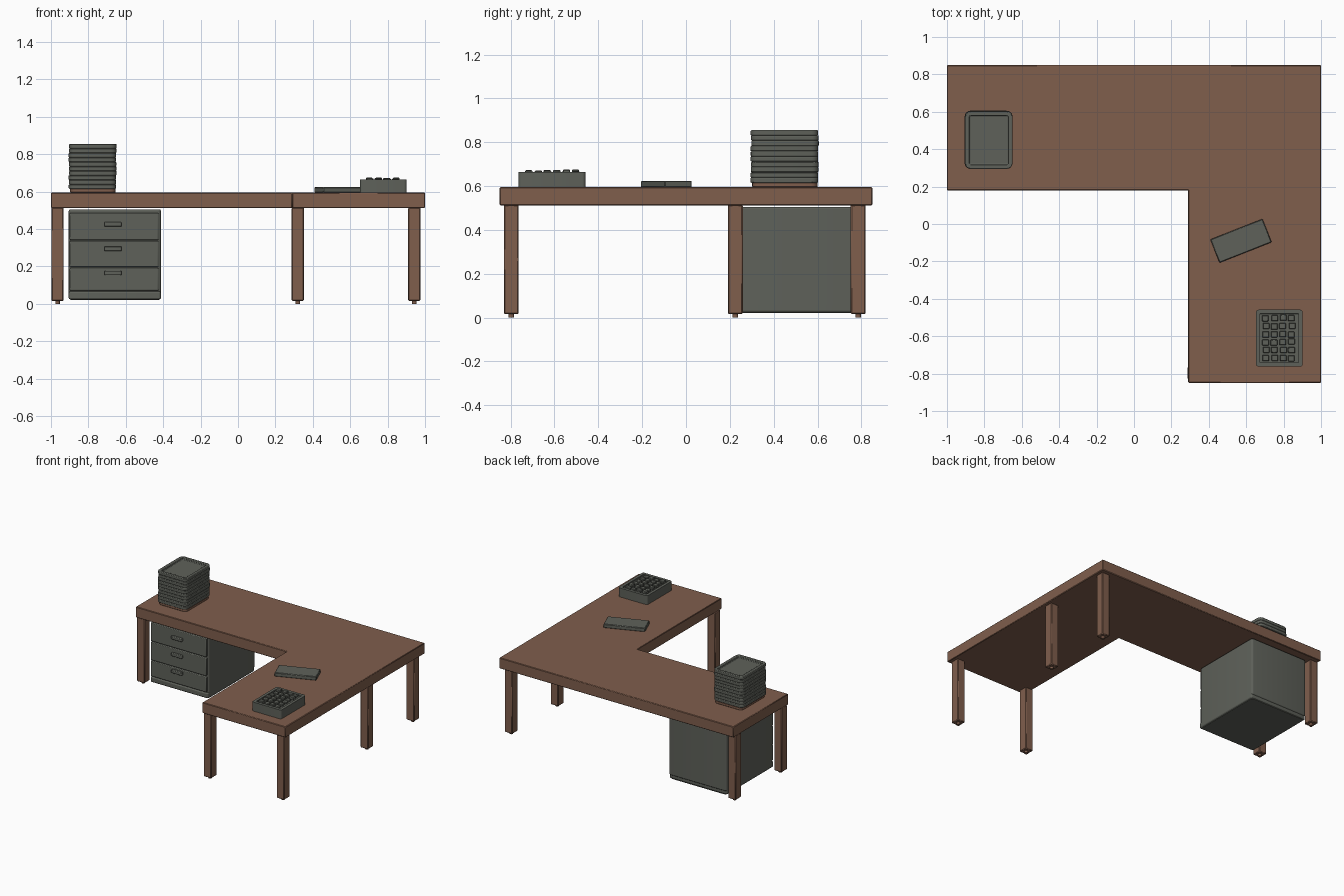
import bpy, bmesh, math, random
from mathutils import Matrix

if "Cube" in bpy.data.objects:
    bpy.data.objects.remove(bpy.data.objects["Cube"])

random.seed(4)


def material(name, rgb):
    m = bpy.data.materials.new(name)
    m.diffuse_color = (*rgb, 1.0)
    m.use_nodes = True
    m.node_tree.nodes["Principled BSDF"].inputs["Base Color"].default_value = m.diffuse_color
    return m


WOOD = material("brown wood", (0.215, 0.112, 0.073))
GREY = material("dark grey", (0.113, 0.120, 0.102))


def prism(name, points, z0, z1, mat, bevel=0.0, segments=1, rim=None):
    """Extrude an outline from z0 to z1; rim=(width, depth) sinks the top."""
    bm = bmesh.new()
    base = bm.faces.new([bm.verts.new((x, y, z0)) for x, y in points])
    ext = bmesh.ops.extrude_face_region(bm, geom=[base], use_keep_orig=True)
    bmesh.ops.translate(bm, vec=(0, 0, z1 - z0),
                        verts=[v for v in ext["geom"] if isinstance(v, bmesh.types.BMVert)])
    bmesh.ops.recalc_face_normals(bm, faces=bm.faces[:])
    if rim:
        top = max(bm.faces, key=lambda f: f.calc_center_median().z)
        bmesh.ops.inset_individual(bm, faces=[top], thickness=rim[0])
        ext = bmesh.ops.extrude_discrete_faces(bm, faces=[top])
        floor = ext["faces"][0]
        rim_edges = [e for e in bm.edges if e.is_boundary]
        bmesh.ops.translate(bm, vec=(0, 0, -rim[1]), verts=floor.verts[:])
        bmesh.ops.recalc_face_normals(bm, faces=bm.faces[:])
    me = bpy.data.meshes.new(name)
    bm.to_mesh(me)
    bm.free()
    ob = bpy.data.objects.new(name, me)
    bpy.context.collection.objects.link(ob)
    me.materials.append(mat)
    bpy.ops.object.select_all(action="DESELECT")
    ob.select_set(True)
    bpy.context.view_layer.objects.active = ob
    bpy.ops.object.shade_smooth_by_angle(angle=math.radians(30))
    if bevel:
        mod = ob.modifiers.new("edge", "BEVEL")
        mod.width, mod.segments = bevel, segments
        mod.limit_method, mod.angle_limit = "ANGLE", math.radians(35)
    return ob


def rect(x0, x1, y0, y1, r=0.0, n=4):
    """Rectangle outline, with rounded corners when r > 0."""
    if r == 0:
        return [(x0, y0), (x1, y0), (x1, y1), (x0, y1)]
    pts = []
    corners = ((x1 - r, y0 + r, -90), (x1 - r, y1 - r, 0), (x0 + r, y1 - r, 90), (x0 + r, y0 + r, 180))
    for cx, cy, a0 in corners:
        for i in range(n + 1):
            a = math.radians(a0 + 90 * i / n)
            pts.append((cx + r * math.cos(a), cy + r * math.sin(a)))
    return pts


# L-shaped desk top
prism("desk_top", [(-1, 0.18), (0.29, 0.18), (0.29, -0.85), (1, -0.85), (1, 0.85), (-1, 0.85)],
      0.512, 0.595, WOOD, 0.004)

# Six square legs with small floor glides
for label, x, y in (("left_front", -0.965, 0.225), ("left_back", -0.965, 0.785),
                    ("right_back", 0.943, 0.785), ("right_middle", 0.943, 0.225),
                    ("return_right", 0.943, -0.797), ("return_left", 0.32, -0.797)):
    prism(label + "_leg", rect(x - 0.033, x + 0.033, y - 0.034, y + 0.034), 0.016, 0.515, WOOD, 0.005)
    prism(label + "_glide", rect(x - 0.012, x + 0.012, y - 0.012, y + 0.012, 0.01), 0, 0.018, WOOD)

# Drawer cabinet: plinth and body
prism("cabinet_plinth", rect(-0.895, -0.42, 0.245, 0.79, 0.02), 0.02, 0.06, GREY)
prism("cabinet_body", rect(-0.905, -0.412, 0.232, 0.80, 0.015), 0.05, 0.505, GREY, 0.008, 2)
prism("cabinet_base_rail", rect(-0.905, -0.412, 0.222, 0.795, 0.012), 0.024, 0.066, GREY, 0.008, 2)

# Three drawer fronts with pull handles
for i, (z0, z1, zh) in enumerate(((0.342, 0.486, 0.425), (0.196, 0.337, 0.295), (0.071, 0.191, 0.165))):
    prism(f"drawer_front_{i + 1}", rect(-0.9, -0.425, 0.219, 0.24), z0, z1, GREY, 0.005, 2)
    prism(f"drawer_handle_{i + 1}", rect(-0.715, -0.622, 0.200, 0.222, 0.009), zh - 0.012, zh + 0.012, GREY, 0.004, 2)

# Stack of trays, the top one open with a raised rim
prism("tray_stack_base", rect(-0.897, -0.655, 0.302, 0.60, 0.03), 0.594, 0.617, WOOD, 0.004)
TRAYS = 10
step = (0.855 - 0.615) / TRAYS
for i in range(TRAYS):
    z = 0.615 + i * step
    dx, dy = random.uniform(-0.002, 0.002), random.uniform(-0.002, 0.002)
    top = i == TRAYS - 1
    prism(f"tray_{i + 1}", rect(-0.904 + dx, -0.651 + dx, 0.296 + dy, 0.604 + dy, 0.03),
          z, z + step, GREY, 0.004, 2, (0.024, 0.014) if top else None)

# Flat block lying at an angle on the return
block = prism("flat_block", rect(-0.15, 0.15, -0.067, 0.067), 0, 0.03, GREY, 0.004)
block.matrix_world = Matrix.Translation((0.572, -0.09, 0.594)) @ Matrix.Rotation(math.radians(21.5), 4, "Z")

# Keypad: shallow box with a rim and a grid of slightly uneven keys
prism("keypad_body", rect(0.652, 0.902, -0.763, -0.458, 0.015), 0.594, 0.664, GREY, 0.004, 2, (0.022, 0.01))
for r in range(6):
    for c in range(4):
        x, y = 0.705 + c * 0.046, -0.718 + r * 0.043
        x += random.uniform(-0.003, 0.003)
        y += random.uniform(-0.003, 0.003)
        prism(f"key_{r + 1}_{c + 1}", rect(x - 0.018, x + 0.018, y - 0.016, y + 0.016),
              0.652, random.uniform(0.666, 0.675), GREY, 0.003)
